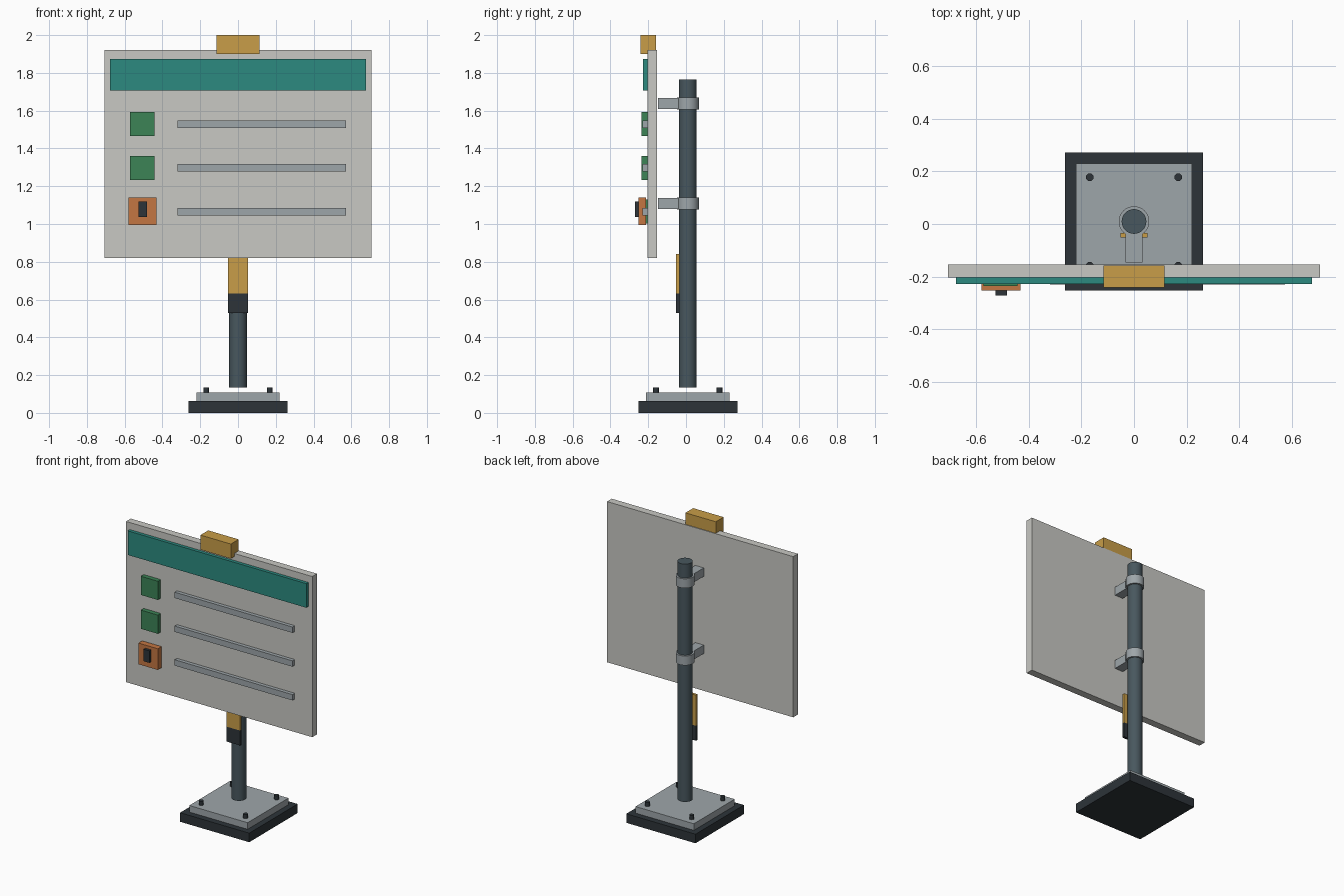
import bpy

if "Cube" in bpy.data.objects:
    bpy.data.objects.remove(bpy.data.objects["Cube"])


def material(name, r, g, b):
    def lin(c):
        c /= 255
        return c / 12.92 if c <= 0.04045 else ((c + 0.055) / 1.055) ** 2.4
    m = bpy.data.materials.new(name)
    m.diffuse_color = (lin(r), lin(g), lin(b), 1)
    m.use_nodes = True
    m.node_tree.nodes["Principled BSDF"].inputs["Base Color"].default_value = m.diffuse_color
    return m


PANEL = material("light grey panel", 200, 200, 195)
TEAL = material("teal", 44, 138, 128)
GREEN = material("green", 60, 131, 86)
ORANGE = material("orange", 196, 118, 66)
YELLOW = material("ochre yellow", 200, 157, 72)
METAL = material("pale metal", 158, 166, 170)
STEEL = material("dark steel", 72, 87, 94)
DARK = material("charcoal", 45, 52, 57)


def box(name, mat, x, y, z):
    """Box from (min, max) ranges on each axis."""
    bpy.ops.mesh.primitive_cube_add(size=1, location=[(a + b) / 2 for a, b in (x, y, z)])
    o = bpy.context.object
    o.name = name
    o.scale = [b - a for a, b in (x, y, z)]
    bpy.ops.object.transform_apply(location=False, rotation=False, scale=True)
    o.data.materials.append(mat)
    return o


def cylinder(name, mat, x, y, r, z, sides=32):
    bpy.ops.mesh.primitive_cylinder_add(vertices=sides, radius=r, depth=z[1] - z[0],
                                        location=(x, y, (z[0] + z[1]) / 2))
    o = bpy.context.object
    o.name = name
    o.data.materials.append(mat)
    bpy.ops.object.shade_smooth_by_angle()
    return o


CY = 0.0095  # pole axis

# Foot: base slab, plate and four bolts
box("base_slab", DARK, (-0.262, 0.262), (CY - 0.262, CY + 0.262), (0, 0.062))
box("base_plate", METAL, (-0.221, 0.221), (CY - 0.221, CY + 0.221), (0.062, 0.107))
for sx in (-1, 1):
    for sy in (-1, 1):
        cylinder("base_bolt", DARK, sx * 0.168, CY + sy * 0.168, 0.015, (0.105, 0.135), 12)

# Pole with two clamps and arms
cylinder("pole", STEEL, 0, CY, 0.047, (0.135, 1.765))
for z in (1.637, 1.108):
    cylinder("clamp_collar", METAL, 0, CY, 0.058, (z - 0.032, z + 0.032))
    box("clamp_arm", METAL, (-0.032, 0.032), (-0.147, -0.03), (z - 0.029, z + 0.029))

# Marker strip on the front of the pole
box("pole_marker", YELLOW, (-0.052, 0.052), (-0.052, -0.034), (0.632, 0.842))
box("pole_marker_foot", DARK, (-0.052, 0.052), (-0.052, -0.034), (0.53, 0.632))

# Sign board, header and top tab
box("board", PANEL, (-0.706, 0.706), (-0.204, -0.153), (0.82, 1.921))
box("header", TEAL, (-0.677, 0.677), (-0.227, -0.204), (1.708, 1.873))
box("top_tab", YELLOW, (-0.115, 0.115), (-0.242, -0.158), (1.9, 2.0))

# Rows: square icon and bar
for z in (1.529, 1.297, 1.066):
    box("row_icon", GREEN, (-0.572, -0.443), (-0.235, -0.204), (z - 0.064, z + 0.064))
    box("row_bar", METAL, (-0.32, 0.573), (-0.229, -0.204), (z - 0.02, z + 0.02))

# Highlighted lowest icon
box("alert_icon", ORANGE, (-0.579, -0.431), (-0.252, -0.212), (0.995, 1.14))
box("alert_mark", DARK, (-0.526, -0.482), (-0.271, -0.252), (1.037, 1.119))
